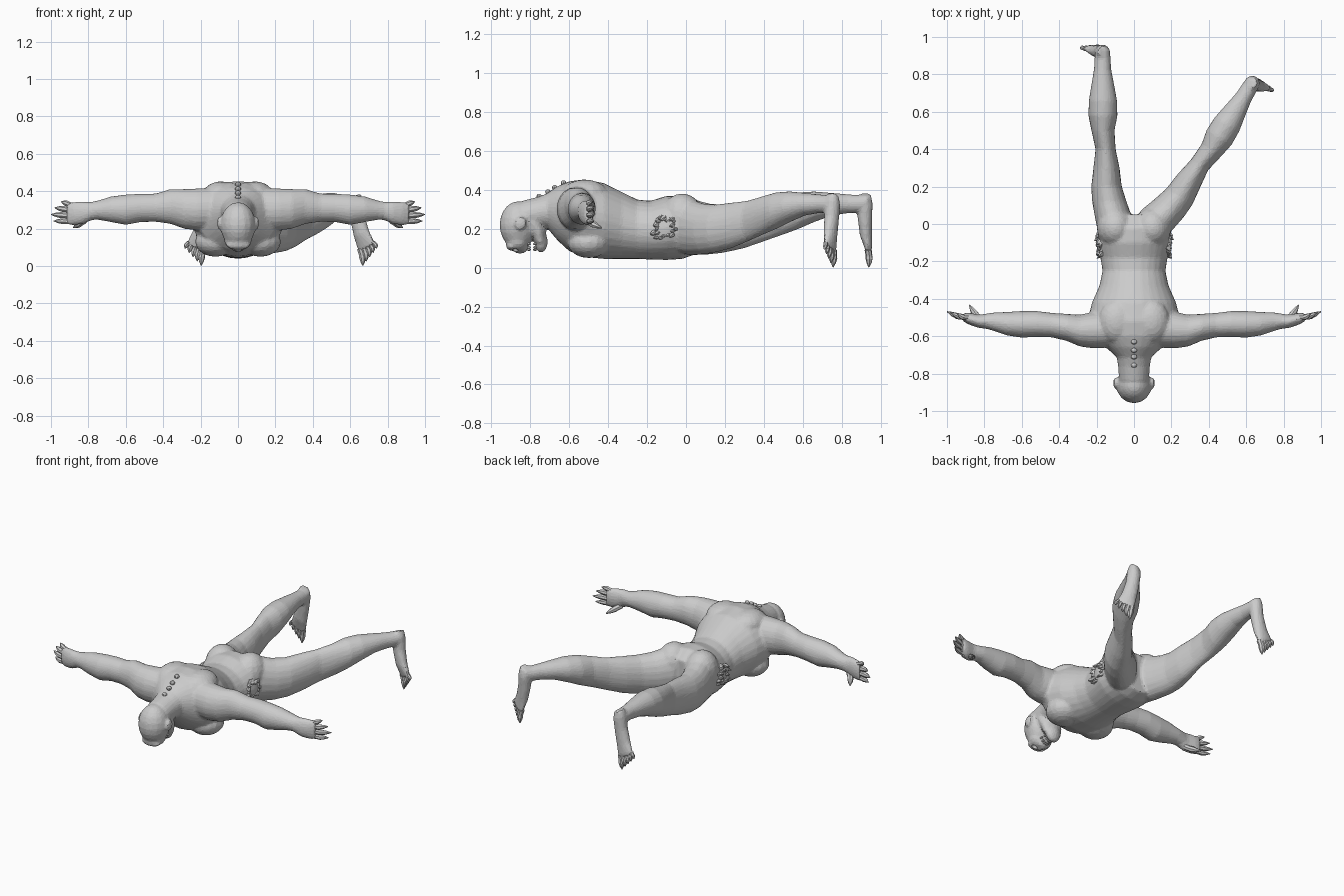
import bpy, bmesh, math, random
from mathutils import Vector as V, Matrix

random.seed(4)
N = 20


def loft(bm, secs, M=Matrix.Identity(4), n=N):
    """Closed skin over elliptical rings (centre, half-axis a, half-axis b)."""
    rings = []
    for c, a, b in secs:
        rings.append([bm.verts.new(M @ (V(c) + V(a) * math.cos(t) + V(b) * math.sin(t)))
                      for t in (2 * math.pi * i / n for i in range(n))])
    for r, s in zip(rings, rings[1:]):
        for i in range(n):
            j = (i + 1) % n
            bm.faces.new((r[i], r[j], s[j], s[i]))
    bm.faces.new(rings[0][::-1])
    bm.faces.new(rings[-1])


def ball(bm, c, r, M=Matrix.Identity(4), seg=16):
    T = M @ Matrix.Translation(c) @ Matrix.Diagonal((*r, 1))
    bmesh.ops.create_uvsphere(bm, u_segments=seg, v_segments=seg // 2 + 2, radius=1, matrix=T)


def digit(bm, a, b, r, M=Matrix.Identity(4), bend=V((0, 0, 0)), n=7):
    """Tapered finger, toe, claw or tooth from a to b."""
    a, b = V(a), V(b)
    d = (b - a).normalized()
    u = d.orthogonal().normalized()
    w = d.cross(u)
    secs = []
    for t, k in ((0, 1), (.35, .95), (.5, 1.05), (.75, .75), (1, .15)):
        secs.append((a.lerp(b, t) + V(bend) * math.sin(math.pi * t), u * r * k, w * r * k))
    loft(bm, secs, M, n)


def along_y(rows):
    """Rows of x, y, low z, high z, half width."""
    return [((x, y, (l + h) / 2), (w, 0, 0), (0, 0, (h - l) / 2)) for x, y, l, h, w in rows]


def finish(bm, name):
    bmesh.ops.recalc_face_normals(bm, faces=bm.faces)
    me = bpy.data.meshes.new(name)
    bm.to_mesh(me)
    bm.free()
    ob = bpy.data.objects.new(name, me)
    bpy.context.collection.objects.link(ob)
    return ob


SIDES = {1: Matrix.Identity(4), -1: Matrix.Diagonal((-1, 1, 1, 1))}
# left leg lies straight, right leg is swung outwards at the hip
hip = Matrix.Translation((.1, 0, 0))
LEGS = {1: hip @ Matrix.Rotation(math.radians(-31), 4, 'Z') @ hip.inverted(), -1: SIDES[-1]}

body = bmesh.new()

# torso
loft(body, along_y([
    (0, -.71, .20, .385, .095), (0, -.66, .14, .42, .15), (0, -.60, .085, .445, .22),
    (0, -.52, .055, .455, .25), (0, -.42, .045, .435, .225), (0, -.33, .045, .39, .185),
    (0, -.25, .045, .35, .168), (0, -.18, .042, .345, .18), (0, -.10, .04, .37, .20),
    (0, -.02, .045, .37, .19), (0, .05, .07, .32, .14)]), n=28)

# neck and head, face down
loft(body, along_y([(0, -.62, .20, .42, .12), (0, -.70, .20, .388, .095),
                    (0, -.76, .20, .365, .085), (0, -.84, .18, .345, .08)]))
ball(body, (0, -.862, .22), (.095, .097, .122))
ball(body, (0, -.865, .14), (.075, .065, .058))
ball(body, (0, -.895, .112), (.065, .03, .025))
ball(body, (0, -.838, .12), (.05, .028, .045))
ball(body, (0, -.855, .088), (.016, .028, .018))
ball(body, (0, -.745, .135), (.05, .034, .058))
loft(body, [((0, -.75, .13), (.058, 0, 0), (0, .03, 0)),
            ((0, -.765, .19), (.075, 0, 0), (0, .045, 0)),
            ((0, -.79, .24), (.08, 0, 0), (0, .05, 0))])

for s, M in SIDES.items():
    # shoulder blade, pectoral, buttock
    ball(body, (.09, -.52, .38), (.10, .12, .073), M)
    ball(body, (.12, -.50, .13), (.11, .11, .08), M)
    ball(body, (.10, -.02, .26), (.10, .11, .122), M)
    ball(body, (.10, -.85, .23), (.012, .03, .035), M)
    # arm
    rows = [(.10, -.66, -.46, .19, .42), (.22, -.665, -.47, .19, .415), (.29, -.655, -.485, .20, .412),
            (.36, -.625, -.48, .225, .412), (.44, -.606, -.475, .237, .388), (.52, -.604, -.465, .235, .387),
            (.60, -.608, -.465, .22, .383), (.68, -.596, -.47, .235, .372), (.75, -.572, -.473, .248, .35),
            (.80, -.557, -.48, .245, .34)]
    loft(body, [((x, (a + b) / 2, (l + h) / 2), (0, (b - a) / 2, 0), (0, 0, (h - l) / 2))
                for x, a, b, l, h in rows], M)
    # palm
    loft(body, [((x, y, z), (0, t, 0), (0, 0, w)) for x, y, z, t, w in (
        (.78, -.522, .294, .04, .048), (.83, -.52, .285, .036, .06),
        (.88, -.507, .28, .032, .063), (.915, -.498, .28, .022, .058))], M)

for s, M in LEGS.items():
    # leg
    loft(body, along_y([
        (.10, -.08, .08, .34, .085), (.108, .03, .065, .355, .10), (.132, .12, .068, .33, .092),
        (.147, .20, .078, .325, .082), (.147, .30, .10, .335, .07), (.152, .40, .135, .345, .054),
        (.166, .50, .17, .368, .062), (.166, .58, .20, .388, .078), (.166, .66, .235, .393, .076),
        (.167, .75, .268, .385, .06), (.168, .83, .28, .378, .046), (.168, .89, .283, .374, .043),
        (.168, .935, .295, .378, .04)]), M)
    # foot hanging down from the ankle
    loft(body, [((x, y, z), V((.9, 0, .42)) * w, (0, t, 0)) for x, y, z, w, t in (
        (.166, .922, .375, .03, .03), (.168, .918, .33, .044, .042), (.178, .92, .25, .043, .037),
        (.198, .925, .17, .048, .032), (.218, .936, .115, .056, .022), (.226, .938, .095, .052, .016))], M)

body = finish(body, "body")

# eye sockets
cut = bmesh.new()
for M in SIDES.values():
    ball(cut, (.034, -.878, .083), (.02, .016, .022), M)
cut = finish(cut, "eye_socket_cutter")
cut.hide_render = True
cut.hide_viewport = True

m = body.modifiers.new("fuse", 'REMESH')
m.mode, m.voxel_size = 'VOXEL', .0095
m = body.modifiers.new("soften", 'SMOOTH')
m.factor, m.iterations = .5, 4
m = body.modifiers.new("sockets", 'BOOLEAN')
m.object, m.operation, m.solver = cut, 'DIFFERENCE', 'EXACT'
m = body.modifiers.new("facets", 'DECIMATE')
m.ratio = .2

# fingers
bm = bmesh.new()
for M in SIDES.values():
    for a, b, r in (((.89, -.50, .325), (.945, -.478, .345), .015),
                    ((.89, -.50, .298), (.98, -.473, .312), .016),
                    ((.89, -.50, .268), (1.0, -.468, .276), .016),
                    ((.89, -.50, .238), (.985, -.473, .241), .015),
                    ((.82, -.51, .245), (.88, -.433, .205), .018)):
        digit(bm, a, b, r, M, (0, -.008, 0))
finish(bm, "fingers")

# toes
bm = bmesh.new()
for M in LEGS.values():
    for i in range(5):
        t = i / 4
        a = V((.184, .936, .092)).lerp(V((.262, .936, .128)), t)
        b = V((.197, .94, .003)).lerp(V((.284, .94, .094)), t)
        digit(bm, a, b, .018 - .006 * t, M, (.004, .004, 0))
finish(bm, "toes")

# teeth, upper and lower rows
bm = bmesh.new()
for i in range(7):
    t = (i - 3) / 3
    z = .092 + .03 * t * t
    digit(bm, (.034 * t, -.815, z), (.034 * t, -.797, z), .0065, n=5)
    digit(bm, (.034 * t, -.768, z), (.034 * t, -.787, z), .0065, n=5)
finish(bm, "teeth")

# exposed vertebrae
bm = bmesh.new()
for y, z in ((-.63, .436), (-.675, .412), (-.71, .39), (-.755, .366)):
    ball(bm, (0, y, z), (.016, .014, .014), seg=8)
finish(bm, "vertebrae")

# ragged torn flesh on the hips
bm = bmesh.new()
for M in SIDES.values():
    for i in range(26):
        t, k = 2 * math.pi * i / 26, random.uniform(.55, 1)
        y, z = -.11 + .065 * k * math.cos(t), .215 + .07 * k * math.sin(t)
        x = .192 - .5 * (z - .21) ** 2 / .2 - .1 * abs(y + .07)
        digit(bm, (x - .02, y + .015, z),
              (x + random.uniform(.01, .022), y - random.uniform(.005, .025), z - random.uniform(0, .02)),
              random.uniform(.009, .015), M, n=5)
finish(bm, "torn_hip_flesh")
